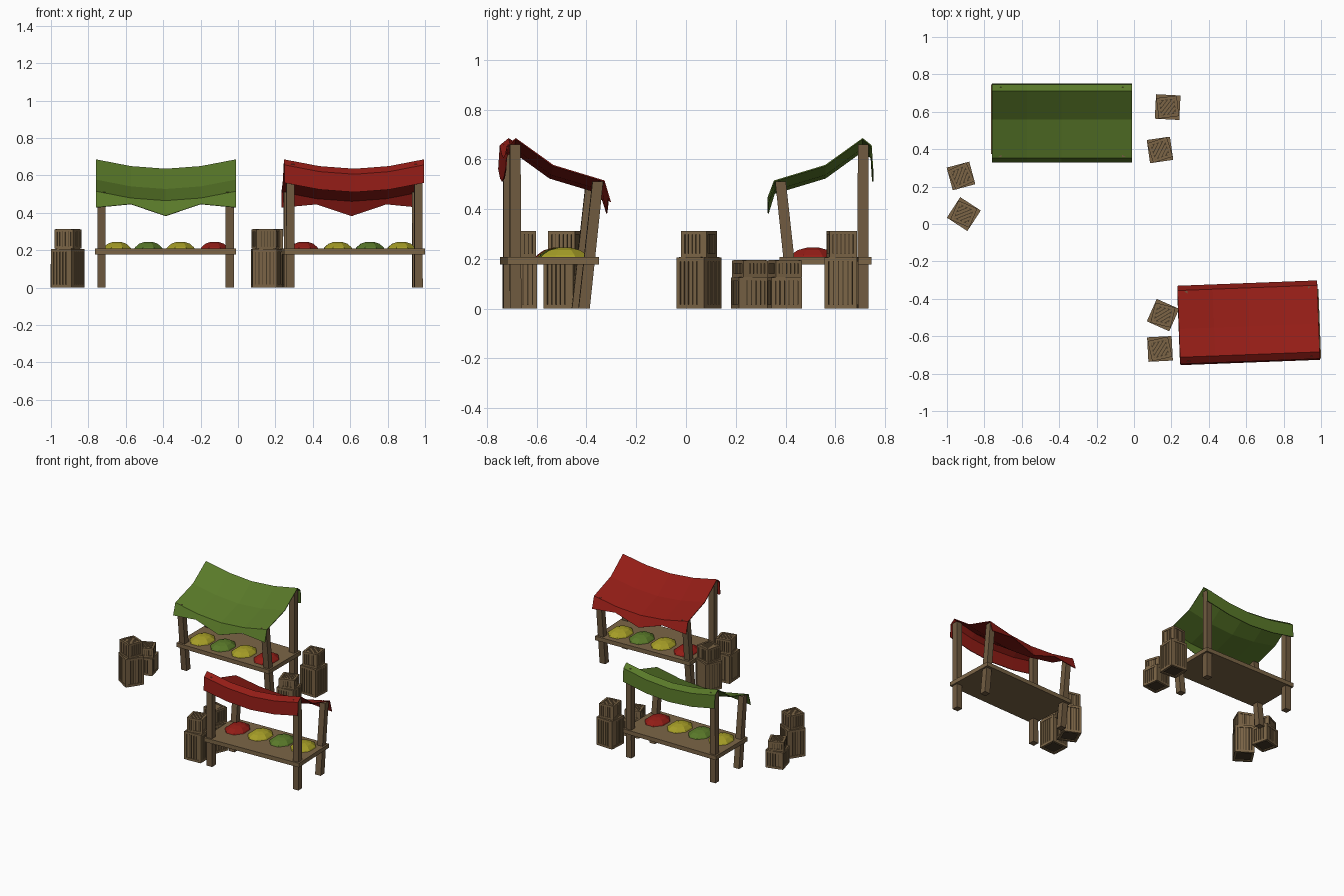
import bpy, bmesh, math
from mathutils import Matrix, Vector

if "Cube" in bpy.data.objects:
    bpy.data.objects.remove(bpy.data.objects["Cube"])


def material(name, rgb):
    m = bpy.data.materials.new(name)
    m.diffuse_color = (*rgb, 1)
    m.use_nodes = True
    m.node_tree.nodes["Principled BSDF"].inputs["Base Color"].default_value = m.diffuse_color
    return m


WOOD = material("wood", (0.20, 0.13, 0.062))
POST = material("post_wood", (0.165, 0.105, 0.052))
GAP = material("dark_wood", (0.06, 0.04, 0.02))
GREEN = material("green_cloth", (0.10, 0.19, 0.022))
RED = material("red_cloth", (0.29, 0.012, 0.008))
YELLOW = material("yellow", (0.38, 0.34, 0.02))


def finish(bm, name, mat, matrix):
    bmesh.ops.recalc_face_normals(bm, faces=bm.faces)
    me = bpy.data.meshes.new(name)
    bm.to_mesh(me)
    bm.free()
    for m in (mat if isinstance(mat, tuple) else (mat,)):
        me.materials.append(m)
    ob = bpy.data.objects.new(name, me)
    ob.matrix_world = matrix
    bpy.context.collection.objects.link(ob)
    return ob


def add_box(bm, centre, size, rot=None, index=0):
    m = Matrix.Translation(centre) @ (rot or Matrix()) @ Matrix.Diagonal((*size, 1))
    verts = bmesh.ops.create_cube(bm, size=1, matrix=m)["verts"]
    for f in {f for v in verts for f in v.link_faces}:
        f.material_index = index
    return verts


def post(name, base, top, width, matrix):
    # slightly tapered square post whose top may lean
    bm = bmesh.new()
    for v in bmesh.ops.create_cube(bm, size=1)["verts"]:
        end, w = (top, width * 0.95) if v.co.z > 0 else (base, width)
        v.co = Vector(end) + Vector((v.co.x * w, v.co.y * w, 0))
    finish(bm, name, POST, matrix)


def awning(name, mat, matrix):
    xs = [-0.372, -0.186, 0, 0.188, 0.376]
    sag = [0, 0.036, 0.05, 0.036, 0]
    # back hem, back fold, ridge, slope, front edge, front hem
    rows = [(0.19, 0.56), (0.184, 0.655), (0.15, 0.683),
            (0, 0.575), (-0.205, 0.513), (-0.23, 0.43)]
    hem = [0.428, 0.446, 0.383, 0.446, 0.428]
    bm = bmesh.new()
    grid = []
    for r, (y, z) in enumerate(rows):
        grid.append([bm.verts.new((x, y, hem[i] if r == 5 else z - sag[i]))
                     for i, x in enumerate(xs)])
    for a, b in zip(grid, grid[1:]):
        for i in range(4):
            bm.faces.new((a[i], a[i + 1], b[i + 1], b[i]))
    ob = finish(bm, name, mat, matrix)
    mod = ob.modifiers.new("thickness", "SOLIDIFY")
    mod.thickness = 0.005
    mod.offset = 0


def mound(name, x, mat, matrix):
    # low-poly heap of goods, ringed like a lathe
    bm = bmesh.new()
    n, prev = 8, None
    for r, z in [(1, 0.203), (0.9, 0.216), (0.62, 0.235), (0.25, 0.245)]:
        ring = []
        for k in range(n):
            a = math.tau * (k + 0.5) / n
            ring.append(bm.verts.new((x + 0.085 * r * math.cos(a),
                                      -0.05 + 0.107 * r * math.sin(a), z)))
        if prev:
            for k in range(n):
                j = (k + 1) % n
                bm.faces.new((prev[k], prev[j], ring[j], ring[k]))
        else:
            bm.faces.new(ring[::-1])
        prev = ring
    bm.faces.new(prev)
    finish(bm, name, mat, matrix)


def stall(label, x, y, angle, cloth):
    m = Matrix.Translation((x, y, 0)) @ Matrix.Rotation(math.radians(angle), 4, "Z")
    bm = bmesh.new()
    add_box(bm, (0, 0, 0.193), (0.755, 0.37, 0.03))
    finish(bm, label + "_table", WOOD, m)
    for side, s in (("left", -1), ("right", 1)):
        post(f"{label}_back_post_{side}", (s * 0.343, 0.15, 0),
             (s * 0.343, 0.152, 0.66), 0.045, m)
        post(f"{label}_front_post_{side}", (s * 0.343, -0.125, 0),
             (s * 0.343, -0.18, 0.51), 0.045, m)
    awning(label + "_awning", cloth, m)
    for i, (px, mat) in enumerate(((-0.26, YELLOW), (-0.092, GREEN),
                                   (0.08, YELLOW), (0.262, RED))):
        mound(f"{label}_goods_{i + 1}", px, mat, m)


def crate(name, x, y, z, side, height, angle):
    m = Matrix.Translation((x, y, z)) @ Matrix.Rotation(math.radians(angle), 4, "Z")
    bm = bmesh.new()
    h, b = side / 2, side * 0.13
    # dark core behind the slats
    add_box(bm, (0, 0, height / 2), (side - 0.016, side - 0.016, height - 0.012), index=1)
    for k in range(4):
        rot = Matrix.Rotation(k * math.pi / 2, 4, "Z")
        # corner post, rails
        add_box(bm, rot @ Vector((h - b / 2, h - b / 2, height / 2)), (b, b, height - 0.002))
        for rz in (b / 2, height - b / 2):
            add_box(bm, rot @ Vector((0, -h + b / 2, rz)), (side - 2 * b, b, b), rot)
        # upright slats
        pitch = (side - 2 * b) / 5
        for i in range(5):
            add_box(bm, rot @ Vector(((i - 2) * pitch, -h + 0.007, height / 2)),
                    (pitch * 0.76, 0.008, height - 2 * b), rot)
    # diagonal lid slats
    diag = Matrix.Rotation(math.radians(45), 4, "Z")
    inner = (h - b) * math.sqrt(2)
    pitch = 2 * inner / 7
    for i in range(-3, 4):
        off = i * pitch
        length = max(2 * (inner - abs(off)) - pitch * 0.3, pitch * 0.4)
        add_box(bm, diag @ Vector((0, off, height - 0.006)),
                (length, pitch * 0.74, 0.007), diag)
    finish(bm, name, (WOOD, GAP), m)


stall("green_stall", -0.387, 0.56, 0, GREEN)
stall("red_stall", 0.616, -0.548, 182.2, RED)

# crate stacks: x, y, rotation, tall or short
stacks = [(-0.91, 0.053, -33, True), (-0.925, 0.257, 15, False),
          (0.139, 0.396, 8, False), (0.18, 0.625, -3, True),
          (0.155, -0.487, -24, True), (0.139, -0.668, 3, True)]
for i, (x, y, a, tall) in enumerate(stacks):
    side, h1, h2 = (0.131, 0.207, 0.105) if tall else (0.125, 0.127, 0.068)
    crate(f"lower_crate_{i + 1}", x, y, 0, side, h1, a)
    crate(f"upper_crate_{i + 1}", x, y, h1, 0.11, h2, a + 10)
